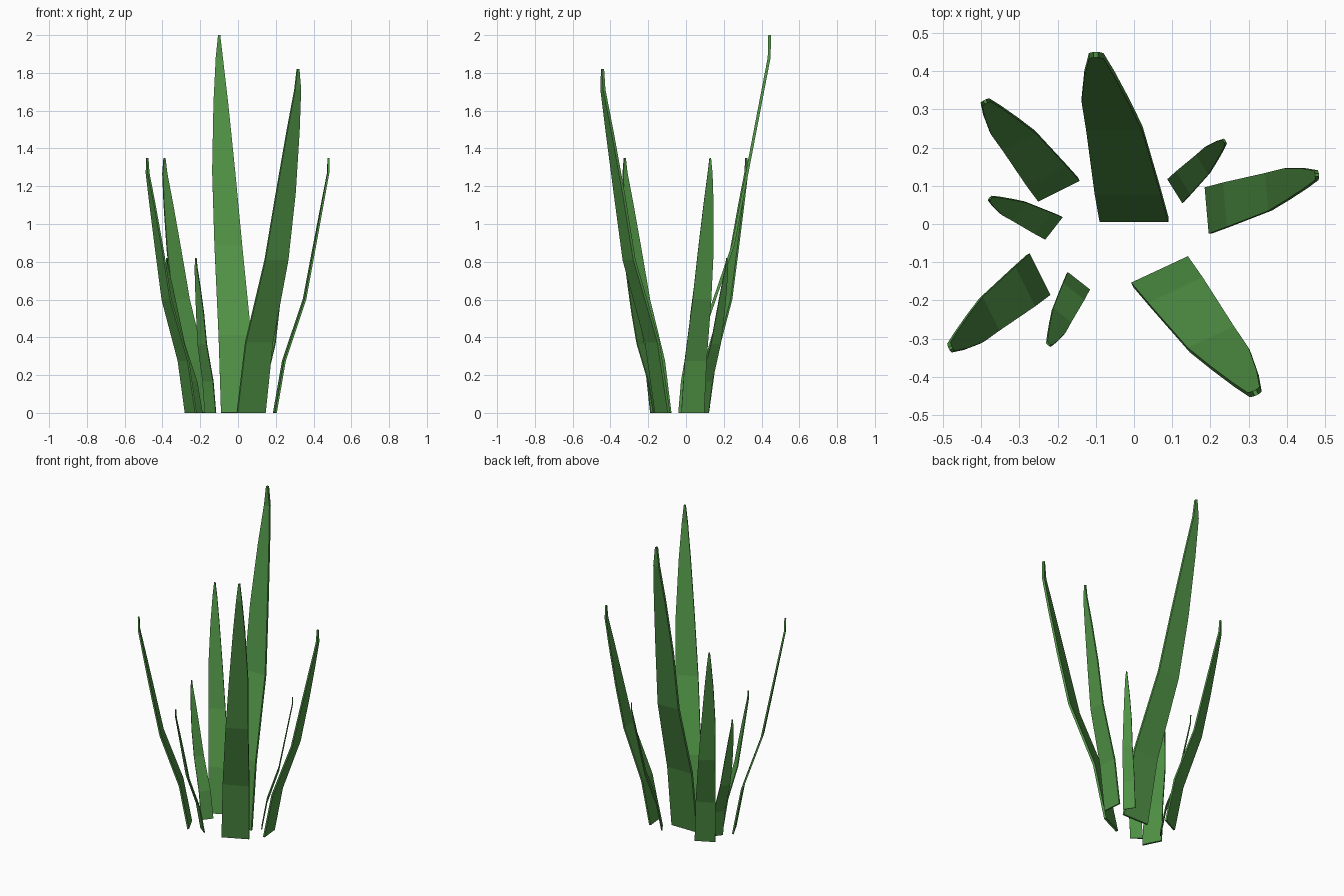
import bpy, bmesh
from math import radians

cube = bpy.data.objects.get("Cube")
if cube:
    bpy.data.objects.remove(cube, do_unlink=True)

green = bpy.data.materials.new("leaf_green")
green.use_nodes = True
LEAF = (0.08, 0.29, 0.06, 1.0)
green.diffuse_color = LEAF
green.node_tree.nodes["Principled BSDF"].inputs["Base Color"].default_value = LEAF

# Cross-sections of one full-size leaf: height, outward lean, left edge, right edge
SECTIONS = [
    (0.00, 0.012, -0.09, 0.09),
    (0.41, 0.085, -0.103, 0.07),
    (0.89, 0.25, -0.125, 0.022),
    (1.28, 0.325, -0.137, -0.015),
    (1.64, 0.394, -0.13, -0.052),
    (1.88, 0.44, -0.118, -0.08),
    (2.00, 0.443, -0.106, -0.094),
]


def leaf_mesh():
    """A bent, tapering strip that leans towards +y."""
    bm = bmesh.new()
    rows = [[bm.verts.new((x, lean, z)) for x in (left, right)]
            for z, lean, left, right in SECTIONS]
    for low, high in zip(rows, rows[1:]):
        bm.faces.new((low[0], low[1], high[1], high[0]))
    mesh = bpy.data.meshes.new("leaf")
    bm.to_mesh(mesh)
    bm.free()
    mesh.materials.append(green)
    return mesh


# Leaves: name, base x, base y, heading in degrees, size
LEAVES = [
    ("tall_back_leaf", 0, 0, 90, 1.0),
    ("tall_front_leaf", 0.065, -0.115, -65, 0.91),
    ("medium_left_leaf", 0.187, 0.035, 5, 0.675),
    ("medium_back_right_leaf", -0.195, 0.083, 116.6, 0.675),
    ("medium_front_right_leaf", -0.243, -0.13, 206.6, 0.675),
    ("small_right_leaf", -0.208, -0.013, 142, 0.41),
    ("small_front_leaf", -0.143, -0.147, 232, 0.41),
    ("small_back_left_leaf", 0.105, 0.085, 32, 0.41),
]

mesh = leaf_mesh()
for name, x, y, heading, size in LEAVES:
    leaf = bpy.data.objects.new(name, mesh)
    bpy.context.collection.objects.link(leaf)
    leaf.location = (x, y, 0)
    leaf.rotation_euler.z = radians(heading - 90)
    leaf.scale = (size, size, size)
    slab = leaf.modifiers.new("thickness", 'SOLIDIFY')
    slab.thickness = 0.015
    slab.offset = 0
